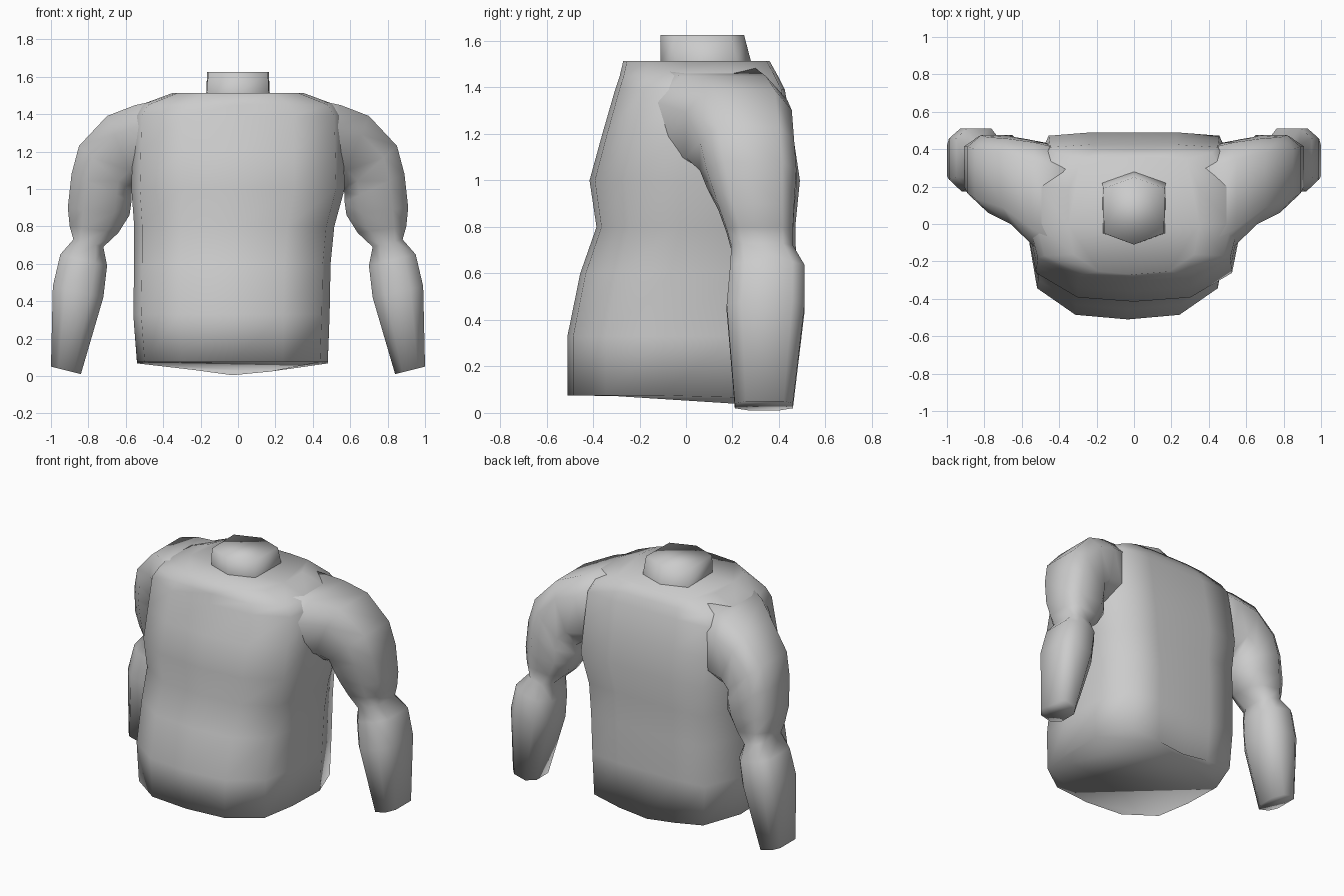
import bpy, bmesh

if "Cube" in bpy.data.objects:
    bpy.data.objects.remove(bpy.data.objects["Cube"])


def loft(name, rings):
    """Skin closed rings of equal length, cap both ends, shade smooth."""
    bm = bmesh.new()
    loops = [[bm.verts.new(p) for p in ring] for ring in rings]
    n = len(loops[0])
    for a, b in zip(loops, loops[1:]):
        for i in range(n):
            j = (i + 1) % n
            bm.faces.new((a[i], a[j], b[j], b[i]))
    bm.faces.new(loops[0][::-1])
    bm.faces.new(loops[-1])
    bmesh.ops.recalc_face_normals(bm, faces=bm.faces)
    for f in bm.faces:
        f.smooth = True
    mesh = bpy.data.meshes.new(name)
    bm.to_mesh(mesh)
    bm.free()
    ob = bpy.data.objects.new(name, mesh)
    bpy.context.collection.objects.link(ob)
    return ob


# Torso: half outline (width fraction, front-to-back fraction), mirrored
HALF = [(0, 0), (.53, .025), (.92, .17), (1, .42), (1, .72), (.8, .98), (.4, 1), (0, 1)]
OUTLINE = HALF + [(-u, v) for u, v in HALF[-2:0:-1]]

# z, centre x, half width, front y, back y
TORSO = [
    (.075, -.03, .51, -.51, .46),
    (.33, -.035, .525, -.51, .47),
    (.60, -.03, .525, -.455, .475),
    (.80, -.02, .535, -.385, .47),
    (1.0, 0, .57, -.415, .49),
    (1.2, 0, .565, -.36, .46),
    (1.39, 0, .56, -.305, .425),
    (1.45, 0, .52, -.285, .395),
    (1.513, 0, .35, -.27, .36),
]
rings = [[(cx + u * w, f + v * (b - f), z) for u, v in OUTLINE] for z, cx, w, f, b in TORSO]
# Lower edge dips towards the middle of the back
rings[0] = [(x, y, z - .075 * max(0, (y + .1) / .56) * (1 - min(.8, abs(x) / .55)))
            for x, y, z in rings[0]]
loft("torso", rings)

# Neck: short six-sided stump
HEX = [(0, -.11), (.16, -.05), (.165, .19), (0, .25), (-.165, .19), (-.16, -.05)]
loft("neck", [[(x * s, y + (d if y > 0 else 0), z) for x, y in HEX]
              for z, s, d in ((1.45, 1.06, .04), (1.51, 1.03, .03), (1.625, 1, 0))])

# Arms: outer x, z, inner x, z, front y, back y
ARM = [
    (.35, 1.49, .30, 1.00, -.24, .39),
    (.55, 1.448, .45, 1.00, -.13, .435),
    (.70, 1.39, .54, 1.00, .00, .455),
    (.85, 1.23, .57, .98, .06, .465),
    (.89, 1.08, .57, .93, .09, .475),
    (.91, .90, .58, .86, .14, .465),
    (.90, .80, .64, .765, .175, .46),
    (.88, .73, .72, .69, .195, .46),
    (.95, .65, .70, .59, .19, .51),
    (.99, .48, .72, .42, .175, .51),
    (1.0, .05, .84, .01, .21, .46),
]
# Chamfered-box cross-section (across, front-to-back)
SECTION = [(1, .68), (.55, 1), (-.5, 1), (-1, .5), (-1, -.5), (-.5, -1), (.5, -1), (1, -.62)]
for side, label in ((1, "right_arm"), (-1, "left_arm")):
    loft(label, [[(side * ((ox + ix) / 2 + t * (ox - ix) / 2),
                   (f + b) / 2 + s * (b - f) / 2,
                   (oz + iz) / 2 + t * (oz - iz) / 2) for t, s in SECTION]
                 for ox, oz, ix, iz, f, b in ARM])
